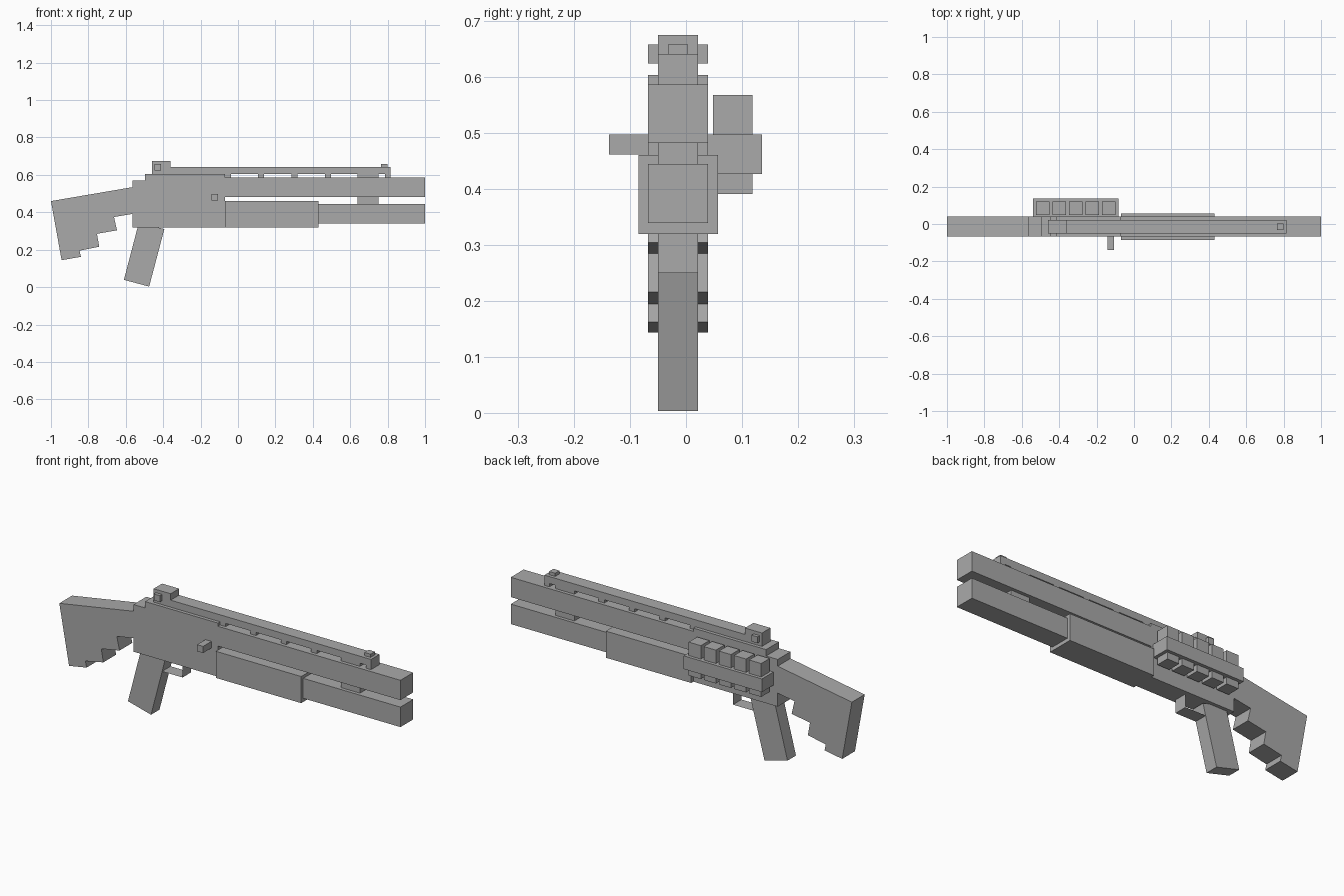
import bpy
import bmesh

old = bpy.data.objects.get("Cube")
if old:
    bpy.data.objects.remove(old)

GREY = (0.4, 0.4, 0.4, 1.0)
metal = bpy.data.materials.new("plain grey")
metal.use_nodes = True
metal.diffuse_color = GREY
metal.node_tree.nodes["Principled BSDF"].inputs["Base Color"].default_value = GREY

WIDE = (-0.068, 0.039)    # main body thickness
SLIM = (-0.05, 0.021)     # narrower parts


def finish(name, bm):
    mesh = bpy.data.meshes.new(name)
    bm.to_mesh(mesh)
    bm.free()
    mesh.materials.append(metal)
    obj = bpy.data.objects.new(name, mesh)
    bpy.context.collection.objects.link(obj)
    return obj


def slab(name, profile, y):
    """Extrude an x-z outline across the y range."""
    bm = bmesh.new()
    face = bm.faces.new([bm.verts.new((px, y[0], pz)) for px, pz in profile])
    ext = bmesh.ops.extrude_face_region(bm, geom=[face])
    verts = [g for g in ext["geom"] if isinstance(g, bmesh.types.BMVert)]
    bmesh.ops.translate(bm, verts=verts, vec=(0, y[1] - y[0], 0))
    bmesh.ops.recalc_face_normals(bm, faces=bm.faces)
    return finish(name, bm)


def box(name, x, y, z):
    return slab(name, [(x[0], z[0]), (x[1], z[0]), (x[1], z[1]), (x[0], z[1])], y)


def sheet(name, path, y):
    """Bent sheet following an x-z path."""
    bm = bmesh.new()
    rows = [[bm.verts.new((px, py, pz)) for py in y] for px, pz in path]
    for a, b in zip(rows, rows[1:]):
        bm.faces.new((a[0], a[1], b[1], b[0]))
    return finish(name, bm)


# Stock with stepped underside
slab("stock", [(-1, 0.46), (-0.561, 0.535), (-0.561, 0.392), (-0.663, 0.375),
               (-0.647, 0.304), (-0.754, 0.285), (-0.742, 0.216), (-0.847, 0.195),
               (-0.84, 0.162), (-0.943, 0.144)], WIDE)

# Receiver with a rear step
slab("receiver", [(-0.565, 0.32), (-0.07, 0.32), (-0.07, 0.604), (-0.497, 0.604),
                  (-0.497, 0.57), (-0.565, 0.57)], WIDE)

# Grip and trigger guard
slab("grip", [(-0.61, 0.039), (-0.475, 0.003), (-0.394, 0.31), (-0.53, 0.345)], SLIM)
sheet("trigger_guard", [(-0.41, 0.25), (-0.29, 0.25), (-0.29, 0.32)], SLIM)

# Barrel, magazine tube and fore-end
box("barrel", (-0.07, 1), WIDE, (0.482, 0.587))
box("magazine_tube", (0.43, 1), WIDE, (0.339, 0.445))
box("fore_end", (-0.07, 0.43), (-0.085, 0.057), (0.32, 0.461))
box("barrel_clamp", (0.64, 0.75), SLIM, (0.445, 0.482))

# Top rib on short posts
box("rib", (-0.36, 0.815), SLIM, (0.604, 0.641))
posts = [(-0.07, -0.037), (0.107, 0.14), (0.286, 0.319), (0.464, 0.497),
         (0.64, 0.75), (0.786, 0.815)]
for i, span in enumerate(posts):
    box(f"rib_post_{i + 1}", span, SLIM, (0.587, 0.604))

# Sights
box("rear_sight", (-0.46, -0.36), SLIM, (0.604, 0.675))
for side, y in (("right", (WIDE[0], SLIM[0])), ("left", (SLIM[1], WIDE[1]))):
    box(f"sight_knob_{side}", (-0.446, -0.411), y, (0.624, 0.658))
box("front_sight", (0.764, 0.8), (-0.032, 0.004), (0.641, 0.658))

# Charging handle on the right side
box("charging_handle", (-0.143, -0.108), (-0.138, WIDE[0]), (0.462, 0.497))

# Side carrier holding five blocks
box("side_carrier", (-0.54, -0.082), (WIDE[1], 0.136), (0.427, 0.497))
for i in range(5):
    x0 = -0.524 + 0.0885 * i
    box(f"carrier_block_{i + 1}", (x0, x0 + 0.071), (0.048, 0.119), (0.391, 0.568))
